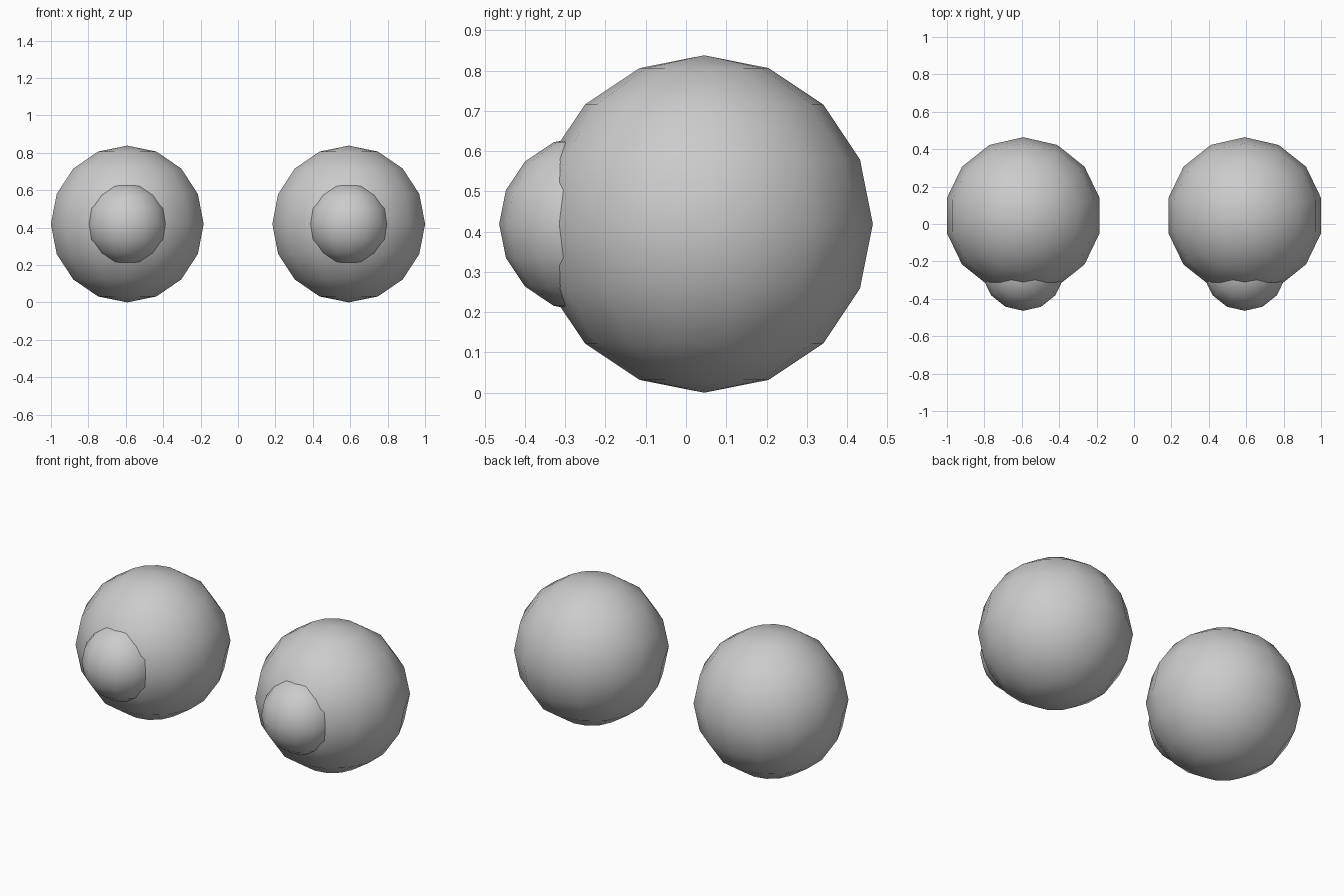
import bpy
import bmesh

cube = bpy.data.objects.get("Cube")
if cube:
    bpy.data.objects.remove(cube, do_unlink=True)

# One shared plain grey
grey = bpy.data.materials.new("light_grey")
grey.use_nodes = True
color = (0.6, 0.6, 0.6, 1.0)
grey.diffuse_color = color
grey.node_tree.nodes["Principled BSDF"].inputs["Base Color"].default_value = color


def ball(name, location, radius):
    """Smooth-shaded low-poly sphere with a meridian facing the front."""
    mesh = bpy.data.meshes.new(name)
    bm = bmesh.new()
    bmesh.ops.create_uvsphere(bm, u_segments=14, v_segments=8, radius=radius)
    for face in bm.faces:
        face.smooth = True
    bm.to_mesh(mesh)
    bm.free()
    mesh.materials.append(grey)
    obj = bpy.data.objects.new(name, mesh)
    obj.location = location
    bpy.context.collection.objects.link(obj)
    return obj


EYE_RADIUS = 0.419
PUPIL_RADIUS = 0.22
SPACING = 0.592

# A pair of eyeballs, each with a bulging pupil in front
for side, sign in (("left", 1), ("right", -1)):
    x = sign * SPACING
    ball(side + "_eyeball", (x, 0.045, EYE_RADIUS), EYE_RADIUS)
    ball(side + "_pupil", (x, -0.244, EYE_RADIUS), PUPIL_RADIUS)
